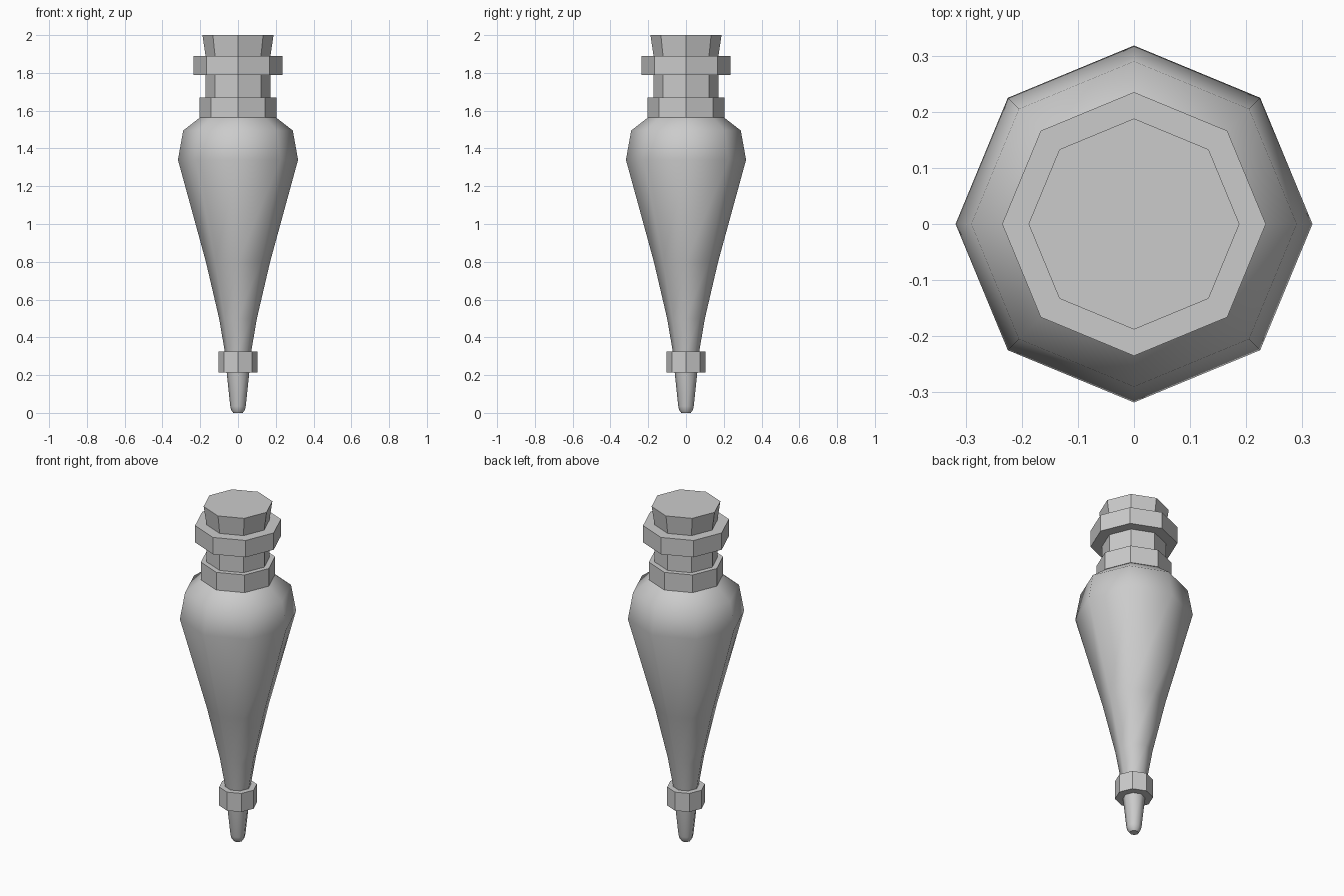
import bpy
import bmesh
from math import cos, sin, tau

SIDES = 8

cube = bpy.data.objects.get("Cube")
if cube:
    bpy.data.objects.remove(cube, do_unlink=True)

grey = bpy.data.materials.new("plain grey")
grey.use_nodes = True
colour = (0.6, 0.6, 0.6, 1)
grey.diffuse_color = colour
grey.node_tree.nodes["Principled BSDF"].inputs["Base Color"].default_value = colour


def lathe(name, profile, smooth=False):
    """Turn (radius, height) points, listed bottom to top, into a capped octagonal solid."""
    bm = bmesh.new()
    rings = [[bm.verts.new((r * cos(tau * i / SIDES), r * sin(tau * i / SIDES), z))
              for i in range(SIDES)] for r, z in profile]
    for low, high in zip(rings, rings[1:]):
        for i in range(SIDES):
            j = (i + 1) % SIDES
            bm.faces.new((low[i], low[j], high[j], high[i])).smooth = smooth
    caps = [bm.faces.new(rings[0][::-1]), bm.faces.new(rings[-1])]
    # Keep the cap rims crisp on smooth parts
    for cap in caps:
        for edge in cap.edges:
            edge.smooth = False
    mesh = bpy.data.meshes.new(name)
    bm.to_mesh(mesh)
    bm.free()
    mesh.materials.append(grey)
    obj = bpy.data.objects.new(name, mesh)
    bpy.context.collection.objects.link(obj)
    return obj


# Tapered foot with a rounded end
lathe("tip", [(0.025, 0), (0.036, 0.015), (0.041, 0.035), (0.06, 0.215)], smooth=True)
lathe("lower_ring", [(0.103, 0.215), (0.103, 0.325)])

# Long tapering vessel with rounded shoulders
lathe("body", [(0.07, 0.325), (0.1, 0.5), (0.17, 0.8), (0.318, 1.34),
               (0.29, 1.495), (0.2, 1.565)], smooth=True)

# Neck, lip and stopper
lathe("neck_ring", [(0.203, 1.565), (0.203, 1.67)])
lathe("neck", [(0.173, 1.67), (0.173, 1.79)])
lathe("lip", [(0.235, 1.79), (0.235, 1.89)])
lathe("stopper", [(0.172, 1.89), (0.188, 2)])
